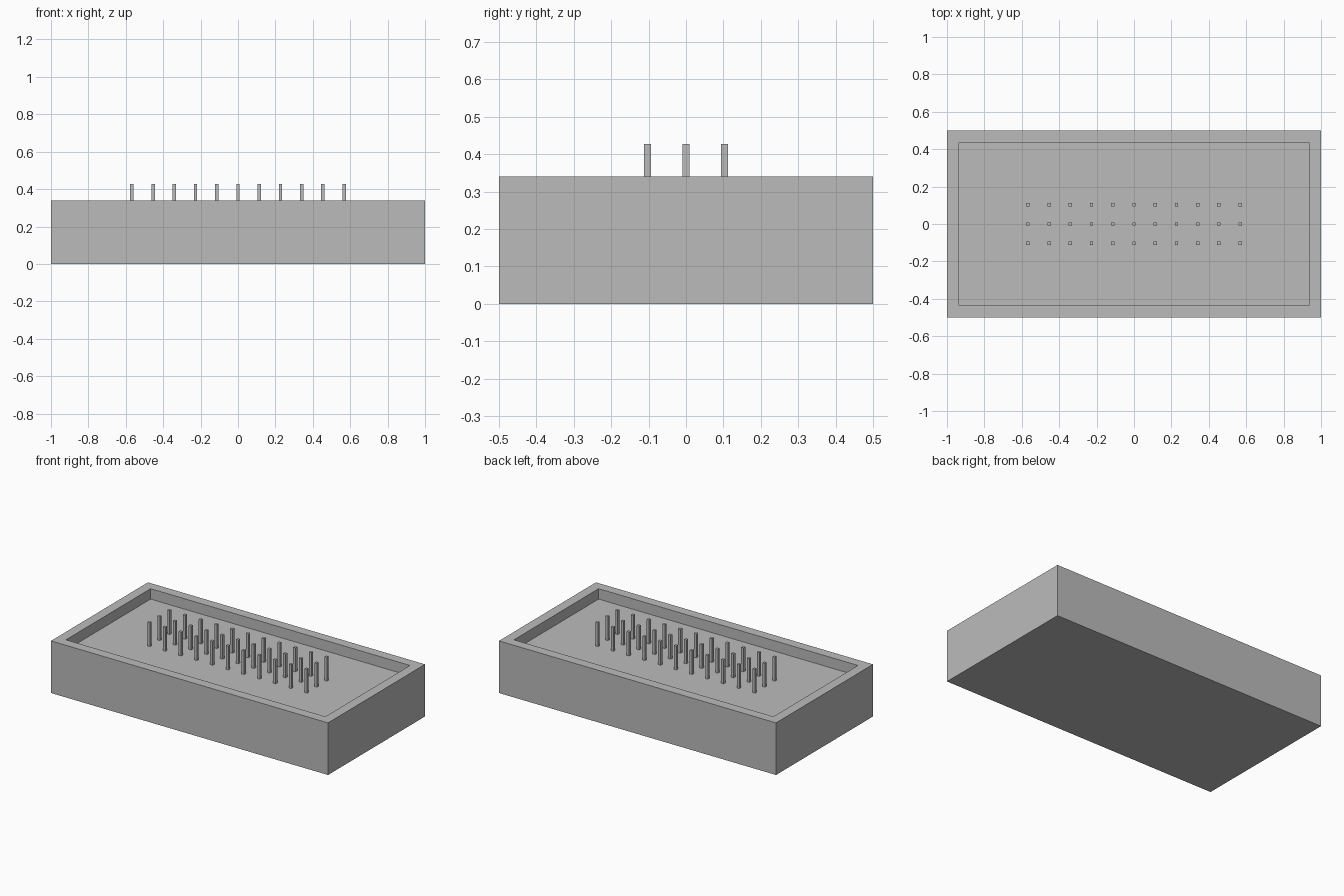
import bpy
import bmesh
from mathutils import Matrix, Vector

cube = bpy.data.objects.get("Cube")
if cube:
    bpy.data.objects.remove(cube, do_unlink=True)

# Single plain grey
grey = bpy.data.materials.new("grey")
grey.use_nodes = True
colour = (0.5, 0.5, 0.5, 1)
grey.diffuse_color = colour
grey.node_tree.nodes["Principled BSDF"].inputs["Base Color"].default_value = colour

HEIGHT, FLOOR, PIN_TOP = 0.34, 0.272, 0.428
RIM, PIN_WIDTH = 0.09, 0.018
COLUMNS, ROWS = 11, 3
STEP_X, STEP_Y = 0.1135, 0.103


def add_box(bm, size, centre):
    matrix = Matrix.Translation(centre) @ Matrix.Diagonal((*size, 1))
    bmesh.ops.create_cube(bm, size=1, matrix=matrix)


def finish(bm, name):
    mesh = bpy.data.meshes.new(name)
    bm.to_mesh(mesh)
    bm.free()
    mesh.materials.append(grey)
    obj = bpy.data.objects.new(name, mesh)
    bpy.context.collection.objects.link(obj)
    return obj


# Tray: a block with its top face inset and sunk
bm = bmesh.new()
add_box(bm, (2, 1, HEIGHT), (0, 0, HEIGHT / 2))
bm.normal_update()
top = max(bm.faces, key=lambda f: f.calc_center_median().z)
bmesh.ops.inset_region(bm, faces=[top], thickness=RIM)
sunk = bmesh.ops.extrude_discrete_faces(bm, faces=[top])["faces"]
bmesh.ops.translate(bm, verts=sunk[0].verts, vec=Vector((0, 0, FLOOR - HEIGHT)))
bmesh.ops.recalc_face_normals(bm, faces=bm.faces)
finish(bm, "tray")

# Grid of square pins standing on the sunken floor
bm = bmesh.new()
for i in range(COLUMNS):
    for j in range(ROWS):
        x = (i - (COLUMNS - 1) / 2) * STEP_X
        y = (j - (ROWS - 1) / 2) * STEP_Y
        add_box(bm, (PIN_WIDTH, PIN_WIDTH, PIN_TOP - FLOOR),
                (x, y, (PIN_TOP + FLOOR) / 2))
finish(bm, "pins")
